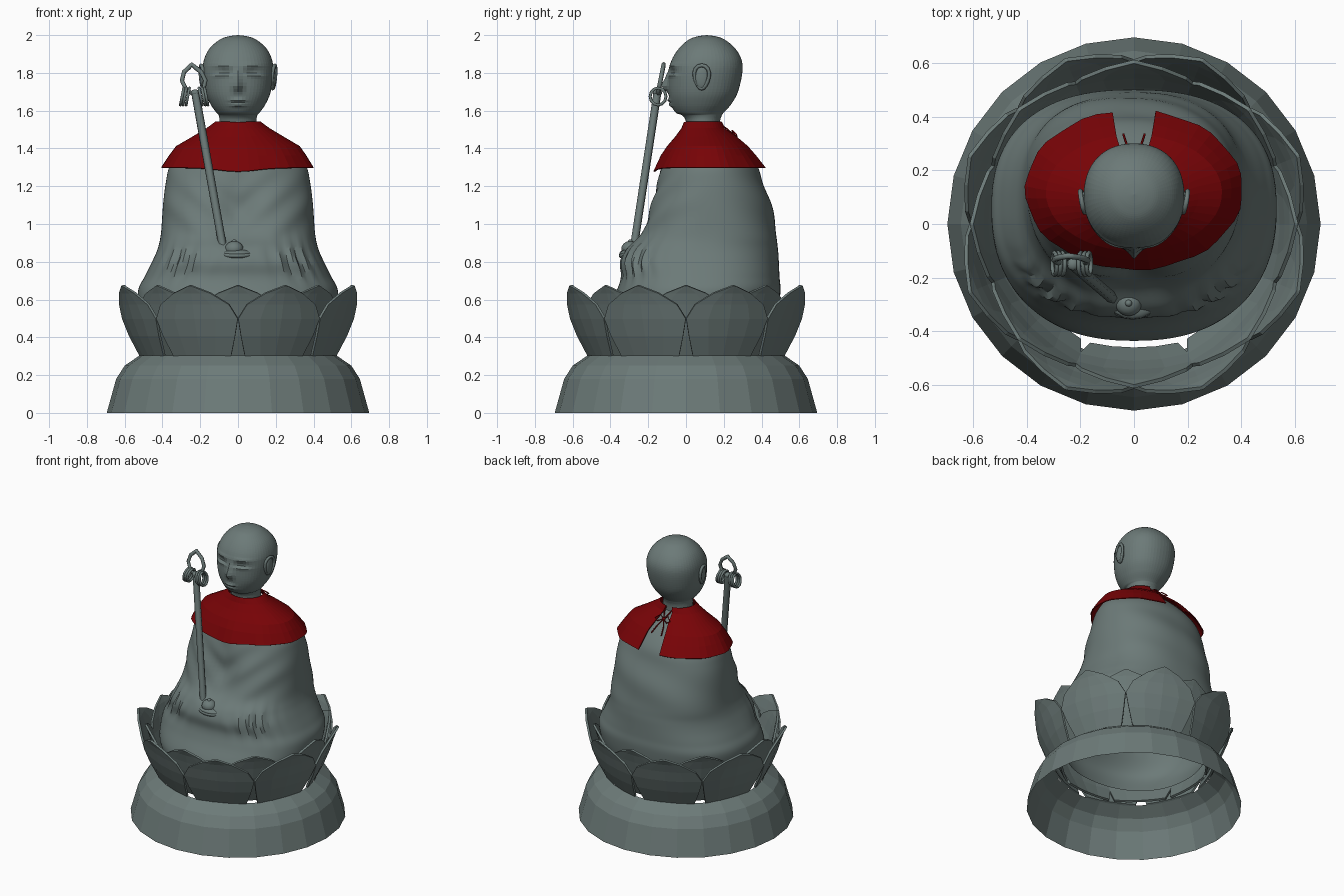
import bpy, bmesh, math
from math import sin, cos, pi, exp, radians

if "Cube" in bpy.data.objects:
    bpy.data.objects.remove(bpy.data.objects["Cube"])


def material(name, rgb):
    m = bpy.data.materials.new(name)
    m.diffuse_color = (*rgb, 1)
    m.use_nodes = True
    m.node_tree.nodes["Principled BSDF"].inputs["Base Color"].default_value = m.diffuse_color
    return m


STONE = material("grey stone", (0.15, 0.195, 0.188))
RED = material("red cloth", (0.185, 0.001, 0.002))


def finish(ob, mat, angle=None):
    ob.data.materials.clear()
    ob.data.materials.append(mat)
    bpy.ops.object.select_all(action='DESELECT')
    ob.select_set(True)
    bpy.context.view_layer.objects.active = ob
    if angle:
        bpy.ops.object.shade_smooth_by_angle(angle=radians(angle))
    return ob


def grid(name, rows, mat, closed=True, angle=None, thick=0):
    """Skin a list of point rows into a surface."""
    bm = bmesh.new()
    vs = [[bm.verts.new(p) for p in r] for r in rows]
    n = len(rows[0])
    for a, b in zip(vs, vs[1:]):
        for i in range(n if closed else n - 1):
            j = (i + 1) % n
            bm.faces.new((a[i], a[j], b[j], b[i]))
    bmesh.ops.remove_doubles(bm, verts=bm.verts, dist=1e-4)
    bmesh.ops.recalc_face_normals(bm, faces=bm.faces)
    me = bpy.data.meshes.new(name)
    bm.to_mesh(me)
    bm.free()
    ob = bpy.data.objects.new(name, me)
    bpy.context.collection.objects.link(ob)
    if thick:
        s = ob.modifiers.new("thickness", 'SOLIDIFY')
        s.thickness, s.offset = thick, 0
    return finish(ob, mat, angle)


def smooth_rows(keys, m):
    """Catmull-Rom interpolation between key sections."""
    out = []
    for i in range(len(keys) - 1):
        p = [keys[max(0, min(len(keys) - 1, i + k))] for k in (-1, 0, 1, 2)]
        for s in range(m):
            t = s / m
            out.append([0.5 * (2 * b + (c - a) * t + (2*a - 5*b + 4*c - d) * t*t
                               + (3*b - a - 3*c + d) * t**3) for a, b, c, d in zip(*p)])
    return out + [list(keys[-1])]


def section(key, thetas, bump=None):
    """Rounded section (z, half width, front y, back y, squareness); theta 0 is the front."""
    z, hw, y0, y1, p = key
    pts = []
    for th in thetas:
        s, c = sin(th), cos(th)
        x = hw * math.copysign(abs(s) ** (2 / p), s)
        y = (y0 + y1) / 2 - (y1 - y0) / 2 * math.copysign(abs(c) ** (2 / p), c)
        d = bump(x, y, z, th) if bump else 0
        pts.append((x + d * s, y - d * c, z))
    return pts


def circle(n):
    return [-pi + 2 * pi * i / n for i in range(n)]


def g(v, c, w):
    return exp(-((v - c) / w) ** 2)


def ball(name, loc, scale, mat=STONE, rot=(0, 0, 0), seg=14):
    bpy.ops.mesh.primitive_uv_sphere_add(segments=seg, ring_count=seg // 2 + 1,
                                         location=loc, rotation=rot)
    ob = bpy.context.object
    ob.name, ob.scale = name, scale
    return finish(ob, mat, 40)


def tube(name, pts, r, mat=STONE, closed=False, res=1):
    cu = bpy.data.curves.new(name, 'CURVE')
    cu.dimensions, cu.bevel_depth, cu.bevel_resolution, cu.use_fill_caps = '3D', r, res, True
    sp = cu.splines.new('POLY')
    sp.points.add(len(pts) - 1)
    for q, p in zip(sp.points, pts):
        q.co = (*p, 1)
    sp.use_cyclic_u = closed
    ob = bpy.data.objects.new(name, cu)
    bpy.context.collection.objects.link(ob)
    finish(ob, mat)
    bpy.ops.object.convert(target='MESH')
    return bpy.context.object


# open plinth ring
prof = [(0.695, 0), (0.645, 0.18), (0.60, 0.25), (0.52, 0.305)]
grid("plinth", [[(r * sin(a), r * cos(a), z) for a in circle(24)] for r, z in prof], STONE)

# two rings of cupped lotus petals: (z, radius, half width)
petal = [(0.305, 0.48, 0.165), (0.41, 0.53, 0.205), (0.50, 0.563, 0.232),
         (0.575, 0.582, 0.195), (0.635, 0.60, 0.105), (0.675, 0.618, 0.004)]
for ring, shift in (("inner", 0), ("outer", pi / 8)):
    for k in range(8):
        a0 = k * pi / 4 + shift
        rows = []
        for i, (z, r, w) in enumerate(petal):
            r += (0.028 + 0.003 * i) if shift else -0.014
            rows.append([((r - 0.032 * (u * w / 0.22) ** 2) * sin(a0) + u * w * cos(a0),
                          -(r - 0.032 * (u * w / 0.22) ** 2) * cos(a0) + u * w * sin(a0), z)
                         for u in (-1, -0.5, 0, 0.5, 1)])
        grid(f"{ring}_petal_{k}", rows, STONE, closed=False, thick=0.014)


# robed seated body with folds
def folds(x, y, z, th):
    f = max(0, cos(th))
    d = 0.014 * sin(abs(th) * 30 + z * 9) * g(z, 0.80, 0.09) * g(abs(th), 0.65, 0.35)
    d -= 0.055 * g(x, 0, 0.13) * g(z, 1.07, 0.14) * f
    d += 0.007 * sin(34 * (z - 0.9 * abs(x))) * f * g(z, 1.08, 0.18)
    d += 0.006 * sin(22 * z + 3 * th) * max(0, -cos(th)) * g(z, 1.1, 0.25)
    return d


robe = [(0.36, 0.44, -0.40, 0.42, 2.2), (0.50, 0.515, -0.435, 0.48, 2.3),
        (0.64, 0.53, -0.37, 0.50, 2.4), (0.72, 0.495, -0.345, 0.495, 2.4),
        (0.80, 0.455, -0.35, 0.49, 2.4), (0.87, 0.425, -0.32, 0.487, 2.4),
        (0.95, 0.408, -0.255, 0.48, 2.4), (1.10, 0.397, -0.21, 0.45, 2.3),
        (1.22, 0.382, -0.165, 0.41, 2.2), (1.31, 0.36, -0.13, 0.375, 2.1),
        (1.40, 0.295, -0.075, 0.305, 2), (1.46, 0.19, -0.03, 0.235, 2), (1.51, 0.09, 0.0, 0.17, 2)]
grid("robe", [section(r, circle(112), folds) for r in smooth_rows(robe, 6)], STONE, angle=30)


# head and neck
def face(x, y, z, th):
    if cos(th) < 0:
        return 0
    d = -0.016 * g(abs(x), 0.075, 0.042) * g(z, 1.80, 0.025)
    d += 0.016 * g(abs(x), 0.078, 0.042) * g(z, 1.782, 0.011)
    d += 0.007 * g(abs(x), 0.075, 0.06) * g(z, 1.84, 0.013)
    d += 0.034 * g(x, 0, 0.022) * g(z, 1.73, 0.026) + 0.015 * g(x, 0, 0.018) * g(z, 1.77, 0.035)
    d += 0.014 * g(x, 0, 0.035) * (g(z, 1.655, 0.009) + g(z, 1.63, 0.009))
    return d


head = [(1.46, 0.105, 0.0, 0.18, 2), (1.54, 0.098, 0.0, 0.18, 2), (1.575, 0.102, -0.02, 0.19, 2),
        (1.59, 0.115, -0.055, 0.20, 2), (1.635, 0.146, -0.080, 0.24, 2.1),
        (1.70, 0.173, -0.092, 0.275, 2.2), (1.80, 0.187, -0.092, 0.298, 2.2),
        (1.87, 0.18, -0.075, 0.294, 2.2), (1.93, 0.150, -0.037, 0.26, 2.1),
        (1.975, 0.098, 0.013, 0.207, 2), (1.993, 0.052, 0.06, 0.16, 2), (2.0, 0, 0.11, 0.11, 2)]
grid("head", [section(r, circle(56), face) for r in smooth_rows(head, 6)], STONE)

# ears
for s, side in ((-1, "left"), (1, "right")):
    ball(f"{side}_ear", (s * 0.186, 0.085, 1.775), (0.014, 0.036, 0.06))
    tube(f"{side}_ear_rim", [(s * (0.189 + 0.006 * sin(a) + 0.009 * cos(a)),
                              0.083 + 0.038 * cos(a) * (1 + 0.3 * sin(a)), 1.778 + 0.062 * sin(a))
                             for a in circle(16)], 0.010, closed=True)

# red bib, open at the back
bib = [(1.297, 0.402, -0.168, 0.422, 2), (1.36, 0.362, -0.132, 0.373, 2), (1.41, 0.326, -0.098, 0.33, 2),
       (1.46, 0.24, -0.055, 0.27, 2), (1.505, 0.165, -0.022, 0.205, 2), (1.54, 0.118, -0.008, 0.19, 2)]
gap = 0.20
arc = [-pi + gap + (2 * pi - 2 * gap) * i / 40 for i in range(41)]


def hem(x, y, z, th):
    return 0.004 * sin(th * 11) * g(z, 1.29, 0.08)


rows = [section(r, arc, hem) for r in bib]
rows[0] = [(x, y, z - 0.02 * g(x, 0, 0.14) * (y < 0)) for x, y, z in rows[0]]
grid("bib", rows, RED, closed=False, thick=0.006)

# bow tying the bib
knot = (0, 0.25, 1.475)
ball("bow_knot", knot, (0.013, 0.010, 0.010), RED, seg=8)
for s, side in ((-1, "left"), (1, "right")):
    tube(f"{side}_bow_loop", [knot, (s * 0.03, 0.245, 1.495), (s * 0.058, 0.265, 1.475),
                              (s * 0.035, 0.27, 1.46)], 0.004, RED, closed=True)
    tube(f"{side}_bow_tail", [knot, (s * 0.025, 0.29, 1.435), (s * 0.04, 0.335, 1.395)], 0.004, RED)
    tube(f"{side}_bow_cord", [(s * 0.03, 0.18, 1.53), (s * 0.02, 0.215, 1.505), knot], 0.004, RED)

# hands with jewel
ball("open_hand", (-0.005, -0.295, 0.845), (0.085, 0.058, 0.022))
tube("hand_rim", [(-0.005 + 0.082 * sin(a), -0.29 - 0.055 * cos(a), 0.842 - 0.010 * cos(a))
                  for a in circle(20)], 0.012, closed=True)
ball("jewel", (-0.02, -0.295, 0.868), (0.05, 0.048, 0.042))
ball("jewel_tip", (-0.02, -0.295, 0.905), (0.014, 0.014, 0.014), seg=8)
ball("holding_hand", (-0.10, -0.255, 0.865), (0.035, 0.035, 0.04))

# staff with finial loop and hanging rings
tube("staff", [(-0.075, -0.28, 0.85), (-0.225, -0.152, 1.69)], 0.022)
loop = [(0, -0.08), (0.045, -0.05), (0.062, 0), (0.045, 0.045), (0.015, 0.07), (0, 0.085)]
loop += [(-x, z) for x, z in loop[-2:0:-1]]
tube("finial_loop", [(-0.235 + x - 0.12 * z, -0.135 + 0.2 * z, 1.76 + z) for x, z in loop],
     0.012, closed=True)
ball("staff_cap", (-0.227, -0.15, 1.695), (0.025, 0.025, 0.018), seg=8)
for i, x in enumerate((-0.064, -0.05, -0.034, 0.034, 0.05, 0.064)):
    tube(f"staff_ring_{i}", [(-0.232 + x + 0.22 * 0.04 * sin(a) * (1 if x < 0 else -1),
                              -0.148 + 0.042 * cos(a), 1.675 + 0.045 * sin(a))
                             for a in circle(12)], 0.008, closed=True)
